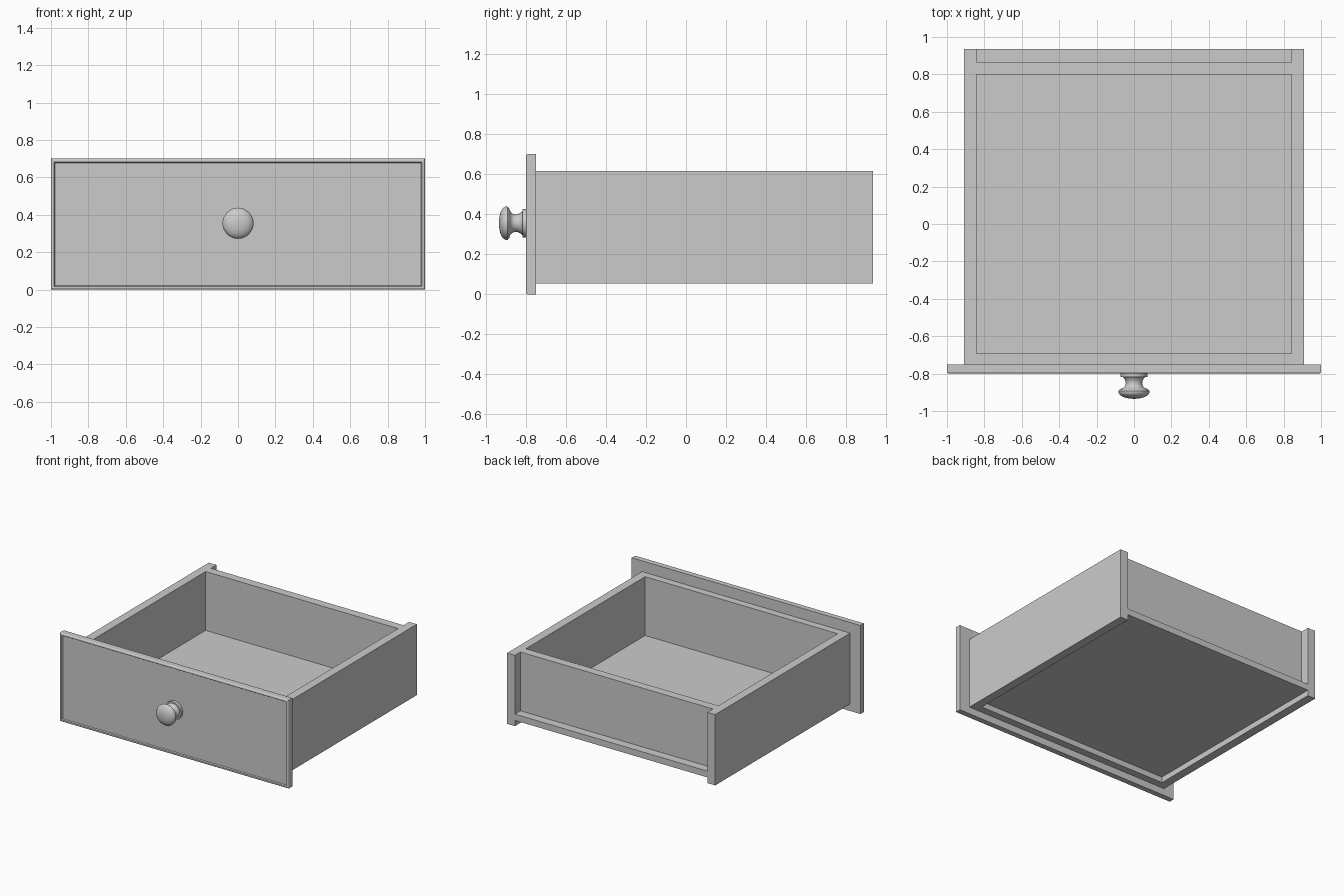
import bpy
import bmesh
import math

if "Cube" in bpy.data.objects:
    bpy.data.objects.remove(bpy.data.objects["Cube"], do_unlink=True)

GREY = (0.6, 0.6, 0.6, 1.0)
grey = bpy.data.materials.new("plain_grey")
grey.use_nodes = True
grey.diffuse_color = GREY
grey.node_tree.nodes["Principled BSDF"].inputs["Base Color"].default_value = GREY


def add_object(name, bm):
    mesh = bpy.data.meshes.new(name)
    bmesh.ops.recalc_face_normals(bm, faces=bm.faces)
    bm.to_mesh(mesh)
    bm.free()
    mesh.materials.append(grey)
    obj = bpy.data.objects.new(name, mesh)
    bpy.context.collection.objects.link(obj)
    return obj


def box_mesh(x, y, z):
    """Box from (min, max) ranges."""
    bm = bmesh.new()
    bmesh.ops.create_cube(bm, size=1)
    for v in bm.verts:
        v.co = [r[0] if c < 0 else r[1] for c, r in zip(v.co, (x, y, z))]
    return bm


def front_face(bm):
    return min(bm.faces, key=lambda f: f.calc_center_median().y)


def shade(obj, degrees):
    bpy.ops.object.select_all(action="DESELECT")
    obj.select_set(True)
    bpy.context.view_layer.objects.active = obj
    bpy.ops.object.shade_smooth_by_angle(angle=math.radians(degrees))


# Drawer box dimensions
OUT, INN = 0.91, 0.842
FRONT, BACK = -0.75, 0.935
LOW, TOP = 0.055, 0.615
FLOOR_LOW, FLOOR_TOP = 0.1, 0.15

# Side boards
for name, s in (("left_side", 1), ("right_side", -1)):
    add_object(name, box_mesh(sorted((s * INN, s * OUT)), (FRONT, BACK), (LOW, TOP)))

# Inner front board, back board and floor
add_object("inner_front_board", box_mesh((-INN, INN), (FRONT, -0.692), (LOW, TOP)))
add_object("back_board", box_mesh((-INN, INN), (0.798, 0.866), (FLOOR_TOP, TOP)))
add_object("floor_panel", box_mesh((-INN, INN), (-0.692, BACK), (FLOOR_LOW, FLOOR_TOP)))

# Face panel with rounded outer edge and a shallow sloped recess
bm = box_mesh((-1, 1), (-0.8, FRONT), (0, 0.7))
bmesh.ops.bevel(bm, geom=list(front_face(bm).edges), offset=0.01, segments=3,
                profile=0.5, affect="EDGES")
bm.normal_update()
panel = front_face(bm)
bmesh.ops.inset_region(bm, faces=[panel], thickness=0.01)
bmesh.ops.inset_region(bm, faces=[panel], thickness=0.007, depth=-0.008)
add_object("face_panel", bm)

# Turned knob: (radius, y) profile spun about the y axis
profile = [(0, -0.935), (0.03, -0.932), (0.055, -0.926), (0.074, -0.915),
           (0.083, -0.902), (0.083, -0.892), (0.074, -0.883), (0.058, -0.877),
           (0.048, -0.868), (0.044, -0.855), (0.045, -0.84), (0.051, -0.827),
           (0.06, -0.817), (0.072, -0.817), (0.072, -0.79), (0, -0.79)]
bm = bmesh.new()
verts = [bm.verts.new((r, y, 0.355)) for r, y in profile]
edges = [bm.edges.new(pair) for pair in zip(verts, verts[1:])]
bmesh.ops.spin(bm, geom=verts + edges, cent=(0, 0, 0.355), axis=(0, 1, 0),
               angle=math.tau, steps=40)
bmesh.ops.remove_doubles(bm, verts=bm.verts, dist=0.0005)
shade(add_object("knob", bm), 40)
